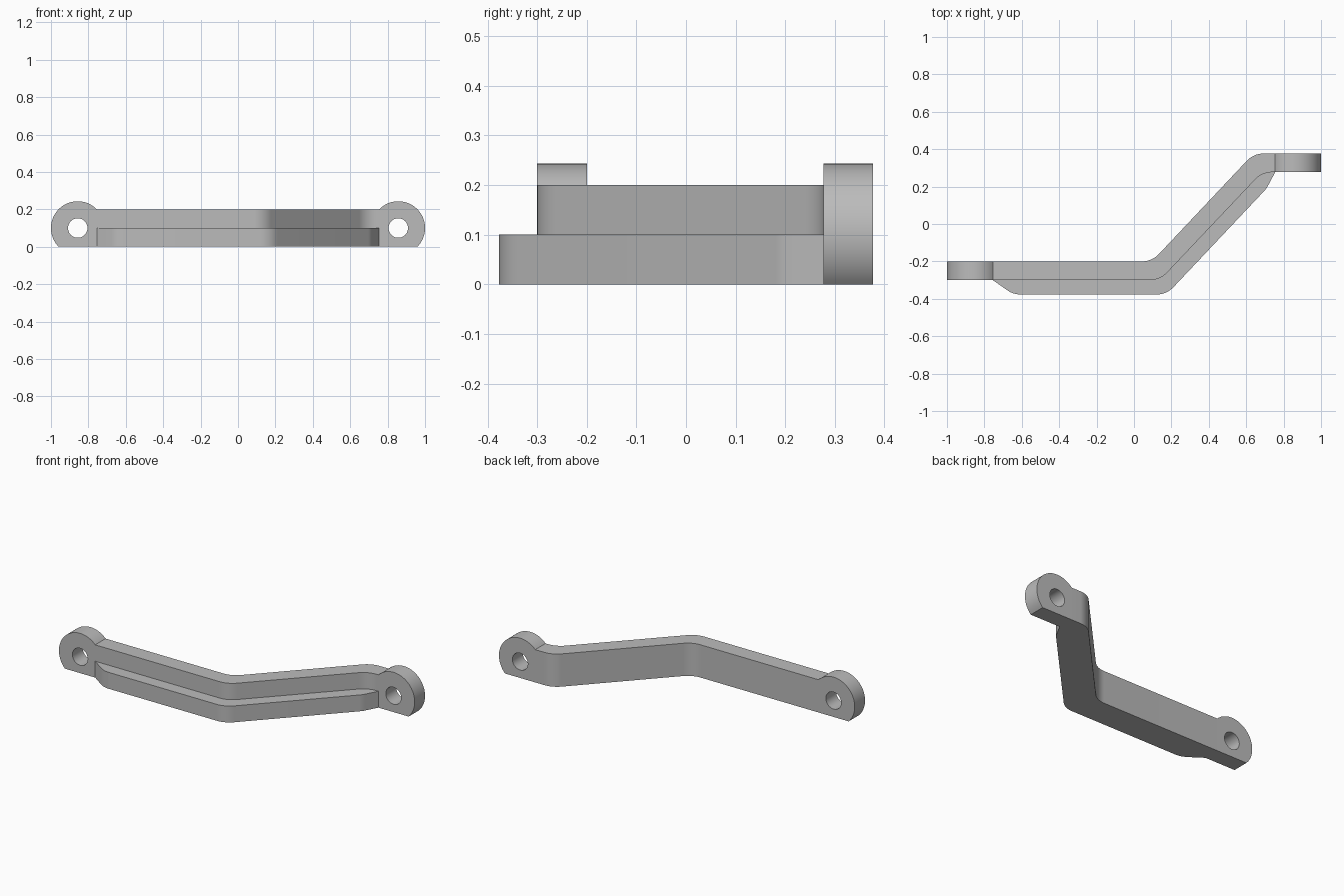
import bpy, bmesh
from math import radians, sin, cos, tan, pi, asin, acos
from mathutils import Vector, Matrix

cube = bpy.data.objects.get("Cube")
if cube:
    bpy.data.objects.remove(cube)

grey = bpy.data.materials.new("satin grey")
grey.use_nodes = True
GREY = (0.5, 0.5, 0.5, 1)
grey.diffuse_color = GREY
grey.node_tree.nodes["Principled BSDF"].inputs["Base Color"].default_value = GREY

LUG_X, LUG_Z, LUG_R, HOLE_R = 0.857, 0.1, 0.143, 0.052
END_X, BAR_H, FLANGE_H, WALL = 0.755, 0.2, 0.1, 0.1
BACK_LOW, BACK_HIGH = -0.2, 0.377
FILLET = 0.125


def fillet(points, radius=FILLET, steps=10):
    """Round the inner corners of an open path."""
    pts = [Vector(p) for p in points]
    out = [pts[0]]
    for a, b, c in zip(pts, pts[1:], pts[2:]):
        u, v = (a - b).normalized(), (c - b).normalized()
        half = u.angle(v) / 2
        reach = radius / tan(half)
        centre = b + (u + v).normalized() * (radius / sin(half))
        start, end = b + u * reach - centre, b + v * reach - centre
        sweep = start.angle_signed(end)
        for i in range(steps + 1):
            out.append(centre + Matrix.Rotation(-sweep * i / steps, 2) @ start)
    return out + [pts[-1]]


def extrude_outline(name, loops, depth, matrix):
    """Extrude flat closed outlines (later loops are holes) along local z."""
    curve = bpy.data.curves.new(name, 'CURVE')
    curve.dimensions, curve.fill_mode, curve.extrude = '2D', 'BOTH', depth / 2
    for loop in loops:
        spline = curve.splines.new('POLY')
        spline.points.add(len(loop) - 1)
        for point, co in zip(spline.points, loop):
            point.co = (co[0], co[1], 0, 1)
        spline.use_cyclic_u = True
    temp = bpy.data.objects.new(name, curve)
    bpy.context.collection.objects.link(temp)
    bpy.context.view_layer.update()
    mesh = bpy.data.meshes.new_from_object(
        temp.evaluated_get(bpy.context.evaluated_depsgraph_get()))
    bpy.data.objects.remove(temp)
    bm = bmesh.new()
    bm.from_mesh(mesh)
    bmesh.ops.remove_doubles(bm, verts=bm.verts, dist=1e-5)
    bmesh.ops.transform(bm, matrix=matrix @ Matrix.Translation((0, 0, depth / 2)), verts=bm.verts)
    bmesh.ops.recalc_face_normals(bm, faces=bm.faces)
    bm.to_mesh(mesh)
    bm.free()
    mesh.materials.clear()
    mesh.materials.append(grey)
    obj = bpy.data.objects.new(name, mesh)
    bpy.context.collection.objects.link(obj)
    bpy.ops.object.select_all(action='DESELECT')
    obj.select_set(True)
    bpy.context.view_layer.objects.active = obj
    bpy.ops.object.shade_smooth_by_angle(angle=radians(30))
    return obj


# Cranked bar, seen in plan
back = fillet([(-END_X, BACK_LOW), (0.096, BACK_LOW), (0.64, BACK_HIGH), (END_X, BACK_HIGH)])
front = fillet([(-END_X, BACK_LOW - WALL), (0.139, BACK_LOW - WALL),
                (0.685, BACK_HIGH - WALL), (END_X, BACK_HIGH - WALL)])
extrude_outline("bar", [back + front[::-1]], BAR_H, Matrix())

# Low flange along the front of the bar, tapering in at both ends
rim = fillet([front[0], (-0.645, -0.377), (0.174, -0.377), (0.708, 0.189), front[-1]])
extrude_outline("flange", [front + rim[-2:0:-1]], FLANGE_H, Matrix())

# Round eyelets with a flat foot, one at each end
a0 = acos((LUG_X - END_X) / LUG_R)
a1 = pi + asin(LUG_Z / LUG_R)
arc = [a0 + (a1 - a0) * i / 40 for i in range(41)]
hole = [(-LUG_X + HOLE_R * cos(2 * pi * i / 40), LUG_Z + HOLE_R * sin(2 * pi * i / 40))
        for i in range(40)]
eyelet = [(-LUG_X + LUG_R * cos(a), LUG_Z + LUG_R * sin(a)) for a in arc] + [(-END_X, 0)]
for name, side, y in (("right_eyelet", 1, BACK_LOW), ("left_eyelet", -1, BACK_HIGH)):
    loops = [[(side * x, z) for x, z in loop] for loop in (eyelet, hole)]
    stand = Matrix.Translation((0, y, 0)) @ Matrix.Rotation(pi / 2, 4, 'X')
    extrude_outline(name, loops, WALL, stand)
